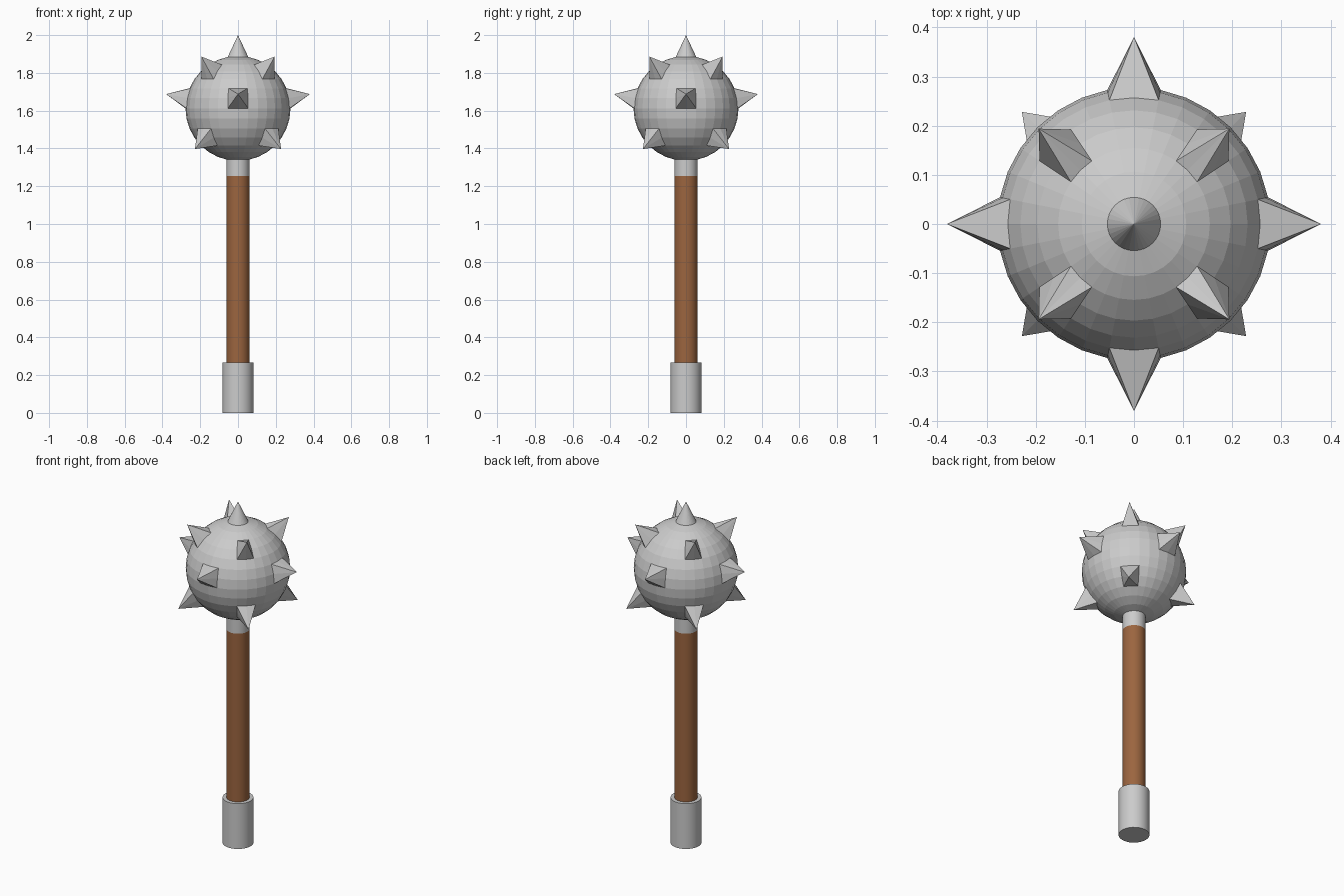
import bpy
import bmesh
from math import radians, sin, cos
from mathutils import Vector

if "Cube" in bpy.data.objects:
    bpy.data.objects.remove(bpy.data.objects["Cube"])

HEAD_Z, HEAD_R, TIP_R = 1.612, 0.278, 0.388
SIDES = 32


def add_object(name, bm, mat=None):
    mesh = bpy.data.meshes.new(name)
    bm.to_mesh(mesh)
    bm.free()
    obj = bpy.data.objects.new(name, mesh)
    bpy.context.collection.objects.link(obj)
    if mat:
        mesh.materials.append(mat)
    return obj


def add_rod(name, radius, z0, z1, mat=None):
    bm = bmesh.new()
    bmesh.ops.create_cone(bm, cap_ends=True, segments=SIDES, radius1=radius,
                          radius2=radius, depth=z1 - z0)
    bmesh.ops.translate(bm, verts=bm.verts, vec=(0, 0, (z0 + z1) / 2))
    obj = add_object(name, bm, mat)
    bpy.ops.object.select_all(action='DESELECT')
    obj.select_set(True)
    bpy.context.view_layer.objects.active = obj
    bpy.ops.object.shade_smooth_by_angle(angle=radians(30))
    return obj


def direction(az, lat):
    a, b = radians(az), radians(lat)
    return Vector((cos(a) * cos(b), sin(a) * cos(b), sin(b)))


wood = bpy.data.materials.new("wood")
wood.diffuse_color = (0.33, 0.13, 0.05, 1)
wood.use_nodes = True
wood.node_tree.nodes["Principled BSDF"].inputs["Base Color"].default_value = wood.diffuse_color

# Handle: pommel, wooden shaft, metal collar
add_rod("pommel", 0.082, 0.0, 0.266)
add_rod("shaft", 0.061, 0.266, 1.253, wood)
add_rod("collar", 0.061, 1.253, 1.36)

# Spiked head: spikes are ball vertices pulled outwards
bm = bmesh.new()
bmesh.ops.create_uvsphere(bm, u_segments=SIDES, v_segments=16, radius=HEAD_R)
spikes = [direction(0, 90)]
for i in range(4):
    spikes.append(direction(90 * i, 11.25))
    spikes.append(direction(90 * i + 45, 45))
    spikes.append(direction(90 * i + 45, -33.75))

tips = [max(bm.verts, key=lambda v: v.co.dot(d)) for d in spikes]
for tip, d in zip(tips, spikes):
    # split surrounding quads from the tip to each corner for clean pyramids
    for face in list(tip.link_faces):
        if len(face.verts) == 4:
            ring = list(face.verts)
            corner = ring[(ring.index(tip) + 2) % 4]
            bmesh.utils.face_split(face, tip, corner)
    tip.co = d * TIP_R
bmesh.ops.translate(bm, verts=bm.verts, vec=(0, 0, HEAD_Z))
add_object("spiked_head", bm)
